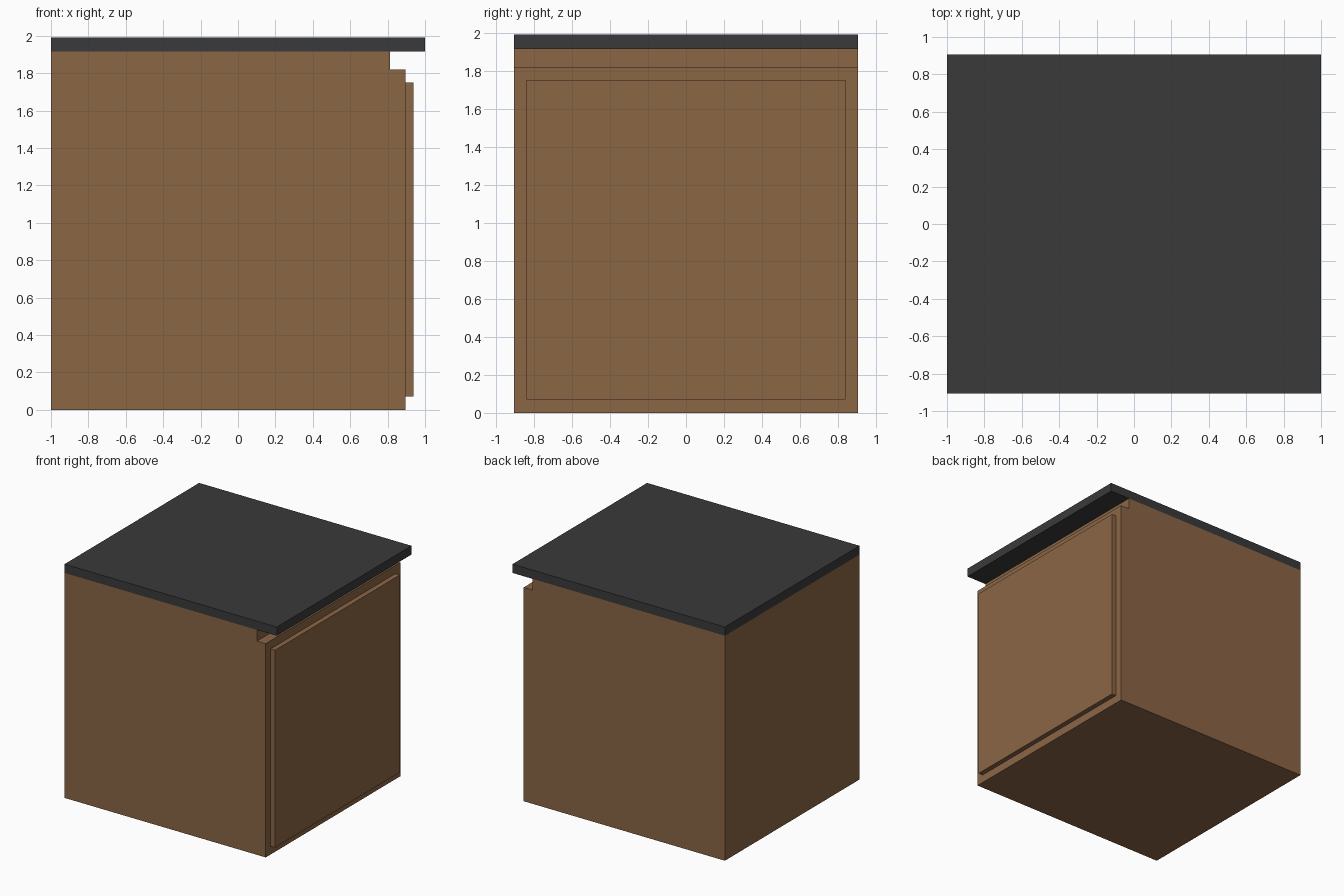
import bpy, bmesh

if "Cube" in bpy.data.objects:
    bpy.data.objects.remove(bpy.data.objects["Cube"])


def material(name, rgb):
    m = bpy.data.materials.new(name)
    m.diffuse_color = (*rgb, 1)
    m.use_nodes = True
    m.node_tree.nodes["Principled BSDF"].inputs["Base Color"].default_value = m.diffuse_color
    return m


wood = material("brown wood", (0.258, 0.133, 0.060))
slate = material("dark worktop", (0.042, 0.042, 0.042))


def prism(name, profile, y0, y1, mat):
    """Extrude an x-z profile from y0 to y1."""
    bm = bmesh.new()
    face = bm.faces.new([bm.verts.new((x, y0, z)) for x, z in profile])
    ext = bmesh.ops.extrude_face_region(bm, geom=[face])
    for v in ext["geom"]:
        if isinstance(v, bmesh.types.BMVert):
            v.co.y = y1
    bmesh.ops.recalc_face_normals(bm, faces=bm.faces)
    me = bpy.data.meshes.new(name)
    bm.to_mesh(me)
    bm.free()
    me.materials.append(mat)
    ob = bpy.data.objects.new(name, me)
    bpy.context.collection.objects.link(ob)
    return ob


def rect(x0, x1, z0, z1):
    return [(x0, z0), (x1, z0), (x1, z1), (x0, z1)]


# Cabinet carcass with the finger recess under the worktop
prism("cabinet_body",
      [(-1, 0), (0.895, 0), (0.895, 1.82), (0.813, 1.82), (0.813, 1.915), (-1, 1.915)],
      -0.905, 0.905, wood)
# Raised door panel
prism("door_panel", rect(0.895, 0.937, 0.07, 1.75), -0.84, 0.84, wood)
# Overhanging worktop
prism("worktop", rect(-1, 1, 1.915, 1.99), -0.905, 0.905, slate)
